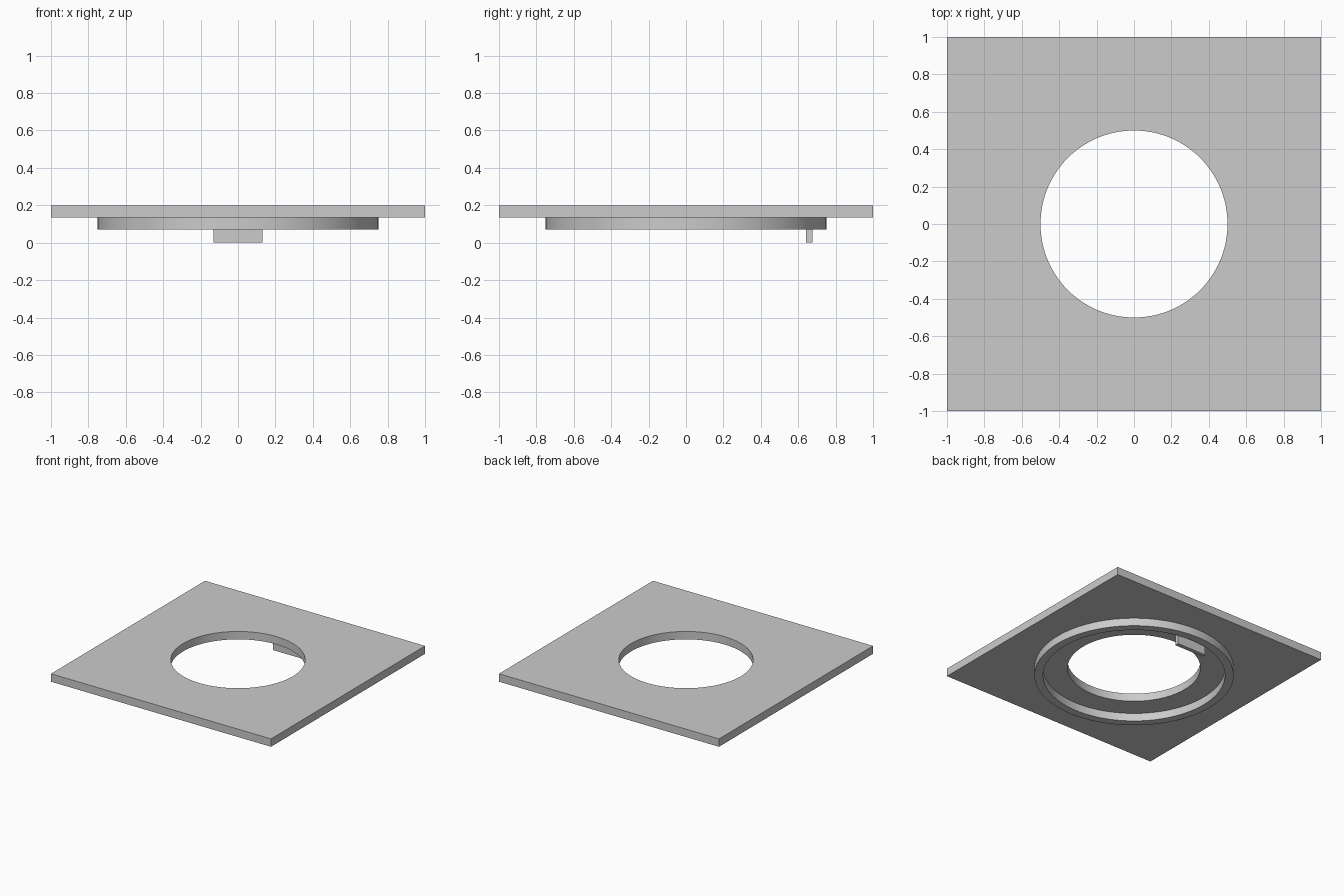
import bpy, bmesh, math

cube = bpy.data.objects.get("Cube")
if cube:
    bpy.data.objects.remove(cube, do_unlink=True)

SEGMENTS = 128
TOP, PLATE_BOTTOM, RING_BOTTOM = 0.2, 0.135, 0.07

# Single grey finish
grey = bpy.data.materials.new("plain grey")
grey.use_nodes = True
colour = (0.6, 0.6, 0.6, 1)
grey.diffuse_color = colour
grey.node_tree.nodes["Principled BSDF"].inputs["Base Color"].default_value = colour


def finish(name, bm):
    bmesh.ops.recalc_face_normals(bm, faces=bm.faces)
    for face in bm.faces:
        face.smooth = True
    mesh = bpy.data.meshes.new(name)
    bm.to_mesh(mesh)
    bm.free()
    mesh.materials.append(grey)
    mesh.set_sharp_from_angle(angle=math.radians(30))
    obj = bpy.data.objects.new(name, mesh)
    bpy.context.collection.objects.link(obj)
    return obj


def pierced_slab(name, outer, hole, bottom, top, square=False):
    """Slab with a round hole and a round or square outline."""
    bm = bmesh.new()

    def loop(radius, z, squared):
        verts = []
        for i in range(SEGMENTS):
            a = math.tau * i / SEGMENTS
            c, s = math.cos(a), math.sin(a)
            r = radius / max(abs(c), abs(s)) if squared else radius
            verts.append(bm.verts.new((r * c, r * s, z)))
        return verts

    loops = [loop(outer, bottom, square), loop(outer, top, square),
             loop(hole, top, False), loop(hole, bottom, False)]
    for k in range(4):
        a, b = loops[k], loops[(k + 1) % 4]
        for i in range(SEGMENTS):
            j = (i + 1) % SEGMENTS
            bm.faces.new((a[i], a[j], b[j], b[i]))
    return finish(name, bm)


def box(name, low, high):
    bm = bmesh.new()
    bmesh.ops.create_cube(bm, size=1)
    for v in bm.verts:
        v.co = [(l + h) / 2 + c * (h - l) for l, h, c in zip(low, high, v.co)]
    return finish(name, bm)


# Square plate, collar beneath it, and locating tab at the back
pierced_slab("square_plate", 1.0, 0.5, PLATE_BOTTOM, TOP, square=True)
pierced_slab("collar_ring", 0.75, 0.685, RING_BOTTOM, PLATE_BOTTOM)
box("locating_tab", (-0.132, 0.642, 0), (0.132, 0.675, PLATE_BOTTOM))
